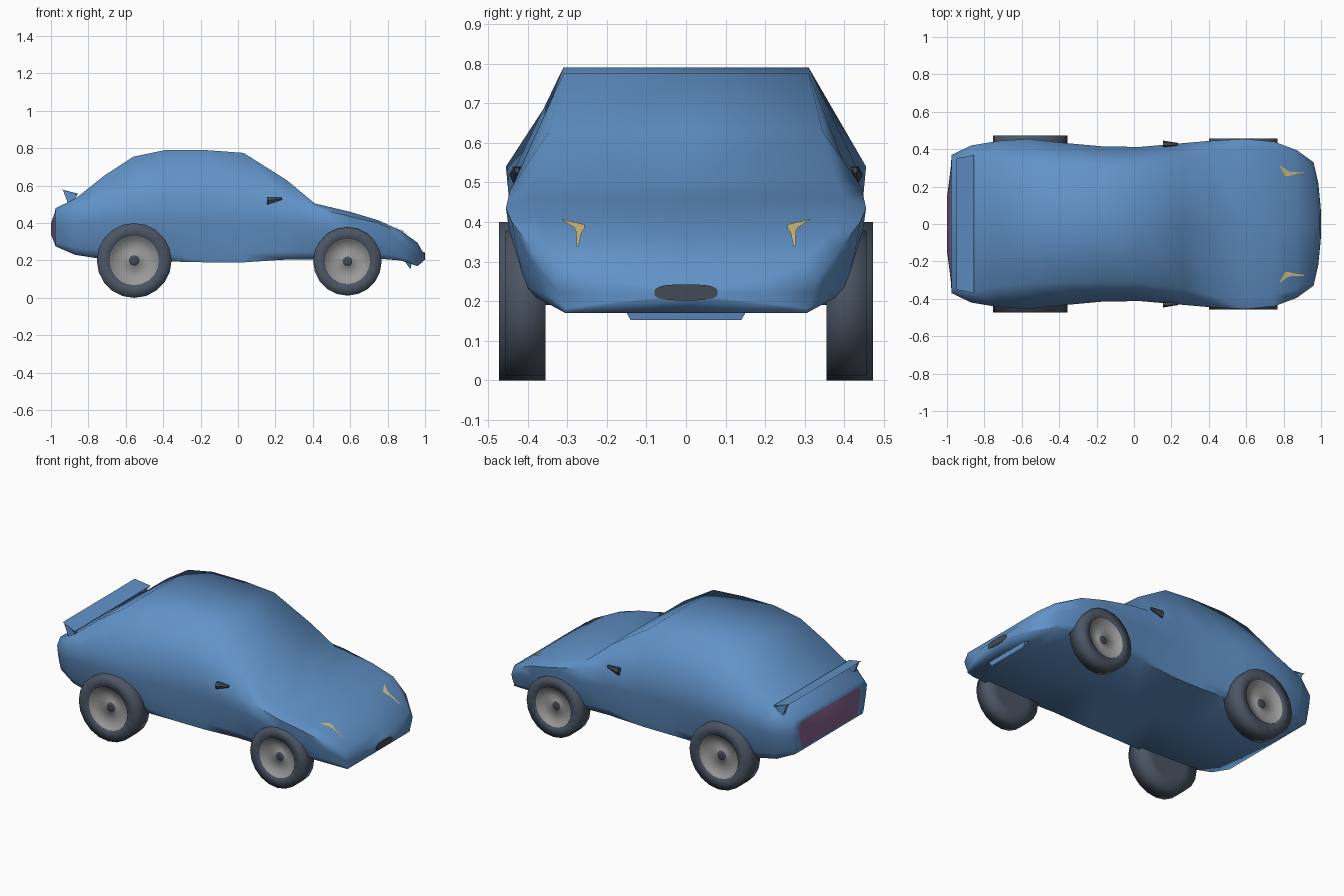
import bpy, bmesh, math
from mathutils import Vector
from mathutils.bvhtree import BVHTree

if "Cube" in bpy.data.objects:
    bpy.data.objects.remove(bpy.data.objects["Cube"])


def material(name, rgb):
    m = bpy.data.materials.new(name)
    m.diffuse_color = (*rgb, 1)
    m.use_nodes = True
    m.node_tree.nodes["Principled BSDF"].inputs["Base Color"].default_value = m.diffuse_color
    return m


BLUE = material("body_blue", (0.12, 0.29, 0.58))
TIRE = material("tire_slate", (0.07, 0.09, 0.125))
RIM = material("rim_grey", (0.32, 0.32, 0.32))
DARK = material("dark_trim", (0.055, 0.07, 0.09))
LAMP = material("headlight_tan", (0.68, 0.54, 0.21))
TAIL = material("tail_panel_plum", (0.24, 0.12, 0.26))


def finish(bm, name, mats, angle=None, recalc=True):
    if recalc:
        bmesh.ops.recalc_face_normals(bm, faces=bm.faces)
    me = bpy.data.meshes.new(name)
    bm.to_mesh(me)
    bm.free()
    ob = bpy.data.objects.new(name, me)
    bpy.context.collection.objects.link(ob)
    for m in mats:
        me.materials.append(m)
    if angle:
        bpy.ops.object.select_all(action='DESELECT')
        ob.select_set(True)
        bpy.context.view_layer.objects.active = ob
        bpy.ops.object.shade_smooth_by_angle(angle=math.radians(angle))
    return ob


def bridge(bm, rings, closed=True):
    faces = []
    for a, b in zip(rings, rings[1:]):
        n = len(a)
        for i in range(n if closed else n - 1):
            j = (i + 1) % n
            faces.append(bm.faces.new((a[i], a[j], b[j], b[i])))
    return faces


# Body: stations of x, side width, floor width, floor z, shoulder z, top width, top z
STATIONS = [
    (-1.0, .14, .12, .34, .385, .12, .40),
    (-.98, .30, .27, .29, .43, .275, .455),
    (-.975, .37, .33, .275, .44, .34, .48),
    (-.87, .42, .36, .23, .49, .36, .53),
    (-.72, .445, .38, .207, .525, .335, .65),
    (-.56, .455, .38, .20, .54, .315, .755),
    (-.39, .435, .38, .195, .53, .31, .79),
    (-.17, .415, .37, .19, .52, .31, .79),
    (.03, .412, .37, .19, .515, .31, .775),
    (.26, .432, .38, .205, .505, .345, .63),
    (.41, .445, .385, .205, .48, .38, .505),
    (.60, .455, .385, .207, .435, .40, .46),
    (.75, .44, .38, .21, .40, .375, .415),
    (.87, .395, .36, .20, .34, .35, .36),
    (.96, .33, .305, .17, .25, .30, .295),
    (.985, .22, .20, .19, .228, .20, .25),
    (.998, .09, .08, .205, .222, .08, .236),
]
bm = bmesh.new()
rings = []
for x, w, wb, zb, zs, wr, zt in STATIONS:
    h = zs - zb
    half = [(wb, zb), (w * .92, zb + h * .15), (w * .975, zb + h * .65), (w, zs), (wr, zt)]
    pts = [(0, zb)] + half + [(0, zt)] + [(-y, z) for y, z in reversed(half)]
    rings.append([bm.verts.new((x, y, z)) for y, z in pts])
bridge(bm, rings)
bm.faces.new(rings[0])
bm.faces.new(rings[-1])
for f in bm.faces:  # plum panel on the tail face
    if all(v.co.x < -.978 for v in f.verts):
        f.material_index = 1
bmesh.ops.recalc_face_normals(bm, faces=bm.faces)
tree = BVHTree.FromBMesh(bm)
finish(bm, "car_body", [BLUE, TAIL], 70)


# Wheels: lathed profile of (y, radius), hub, rim and tire by band
def wheel(name, x, z, r, y0, y1, side):
    bm = bmesh.new()
    prof = [(y0, .02), (y0, .6 * r), (y0, r), (y1, r), (y1, .66 * r),
            (y1 - .012, .63 * r), (y1 - .03, .14 * r), (y1 - .024, .13 * r), (y1 - .024, .01)]
    n = 20
    rings = [[bm.verts.new((x + q * math.cos(2 * math.pi * i / n), side * y,
                            z + q * math.sin(2 * math.pi * i / n))) for i in range(n)]
             for y, q in prof]
    for k, f in enumerate(bridge(bm, rings)):
        band = k // n
        f.material_index = 0 if band < 4 else 1 if band < 6 else 2
    bm.faces.new(rings[0])
    bm.faces.new(rings[-1]).material_index = 2
    finish(bm, name, [TIRE, RIM, DARK], 95)


for side, tag in ((1, "left"), (-1, "right")):
    wheel("rear_wheel_" + tag, -.555, .2, .2, .355, .473, side)
    wheel("front_wheel_" + tag, .585, .195, .183, .355, .456, side)

    # Headlight: crescent strip laid on the hood
    outer = [(.315, .39), (.285, .381), (.257, .373), (.257, .36), (.265, .345), (.272, .317)]
    inner = [(.313, .388), (.298, .375), (.283, .364), (.278, .352), (.277, .335), (.277, .317)]
    bm = bmesh.new()
    rows = []
    for edge in (outer, inner):
        row = []
        for y, z in edge:
            px = .775 + (.39 - z) * 1.8
            hit, nor, _, _ = tree.ray_cast(Vector((px, side * y, 2)), Vector((0, 0, -1)))
            row.append(bm.verts.new(hit + nor * .005))
        rows.append(row)
    bridge(bm, rows, closed=False)
    for f in bm.faces:
        f.normal_update()
        if f.normal.z < 0:
            f.normal_flip()
    finish(bm, "headlight_" + tag, [LAMP], recalc=False)

    # Door mirror: small cone pointing forward
    bm = bmesh.new()
    bmesh.ops.create_cone(bm, cap_ends=True, segments=6, radius1=.024, radius2=.008, depth=.08)
    for v in bm.verts:
        a, b, c = v.co
        v.co = (.195 + c, side * (.427 + b * .8), .525 + a + c * .15)
    finish(bm, "door_mirror_" + tag, [DARK])


# Prism from an x-z profile spanning y, with its own half width per point
def prism(name, prof, mat, ya=None):
    bm = bmesh.new()
    lo = [bm.verts.new((x, -w if ya is None else ya, z)) for x, z, w in prof]
    hi = [bm.verts.new((x, w, z)) for x, z, w in prof]
    bridge(bm, [lo, hi])
    bm.faces.new(lo)
    bm.faces.new(hi)
    return finish(bm, name, [mat])


# Rear spoiler blade and its end supports
prism("spoiler_blade", [(-.95, .582, .35), (-.855, .557, .37), (-.862, .547, .365)], BLUE)
for a, tag in ((.335, "left"), (-.355, "right")):
    prism("spoiler_support_" + tag,
          [(-.935, .574, a + .02), (-.86, .55, a + .02), (-.875, .52, a + .02), (-.905, .495, a + .02)],
          BLUE, a)

# Chin lip under the nose
prism("chin_lip", [(.885, .205, .16), (.93, .19, .16), (.922, .152, .14)], BLUE)

# Nose grille: thin rounded plate
bm = bmesh.new()
ring = []
for i in range(24):
    t = 2 * math.pi * i / 24
    c, s = math.cos(t), math.sin(t)
    ring.append((.08 * math.copysign(abs(c) ** .6, c), .222 + .02 * math.copysign(abs(s) ** .7, s)))
plates = [[bm.verts.new((x, y, z)) for y, z in ring] for x in (.9925, 1.0)]
bridge(bm, plates)
for p in plates:
    bm.faces.new(p)
finish(bm, "nose_grille", [DARK])
